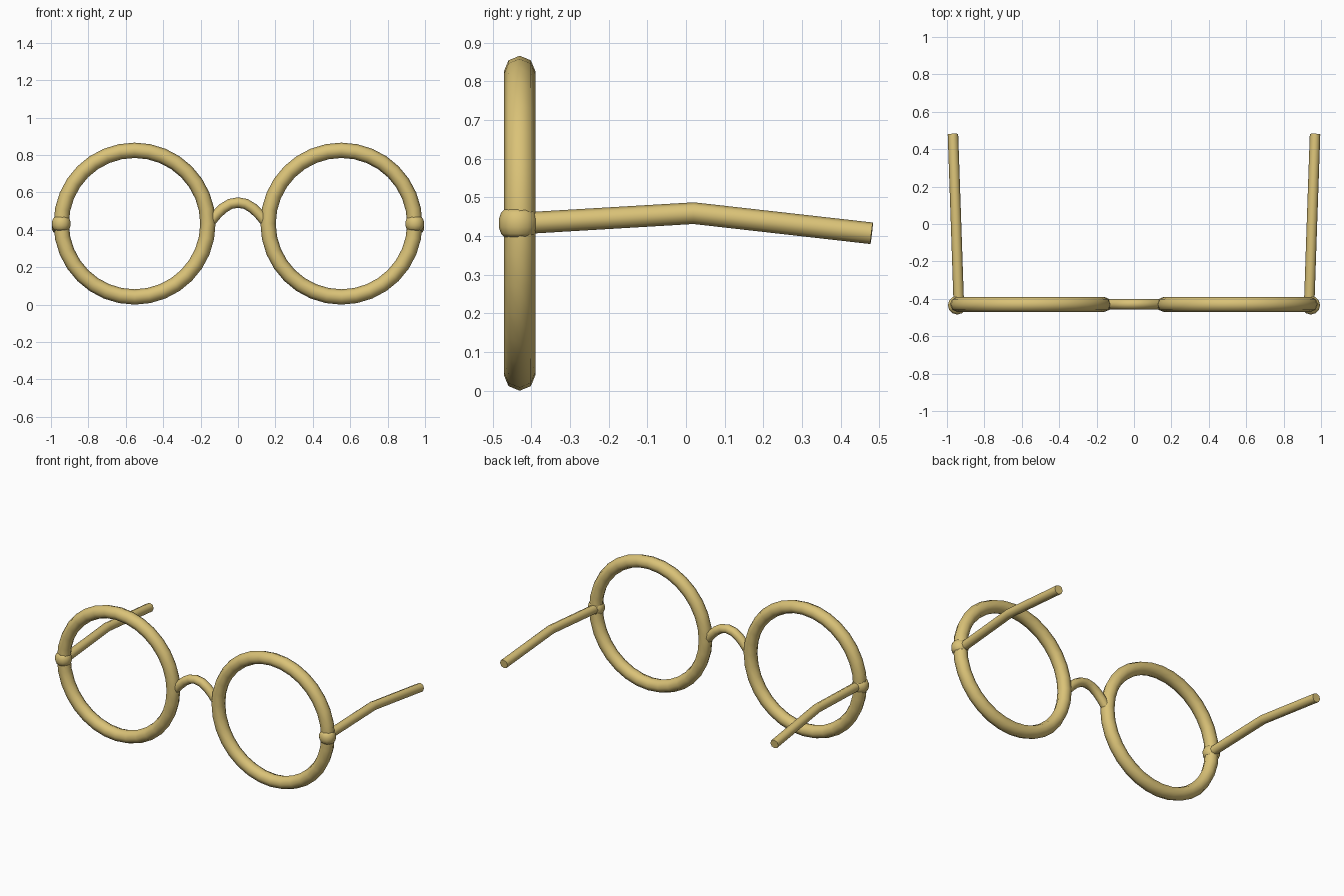
import bpy, bmesh
from math import sin, cos, pi, radians
from mathutils import Vector

default = bpy.data.objects.get("Cube")
if default:
    bpy.data.objects.remove(default, do_unlink=True)

gold = bpy.data.materials.new("brushed gold")
gold.use_nodes = True
GOLD = (0.70, 0.54, 0.185, 1)
gold.diffuse_color = GOLD
gold.node_tree.nodes["Principled BSDF"].inputs["Base Color"].default_value = GOLD

RIM_X, RIM_Y, RIM_Z = 0.553, -0.43, 0.433


def sweep(name, path, radii, ref, sides=8, closed=False):
    """Sweep a round section along a path; ref fixes the section's roll."""
    pts = [Vector(p) for p in path]
    n = len(pts)
    bm = bmesh.new()
    rings = []
    for i, p in enumerate(pts):
        before = pts[i - 1] if closed or i > 0 else p
        after = pts[(i + 1) % n] if closed or i < n - 1 else p
        tangent = (after - before).normalized()
        u = tangent.cross(Vector(ref)).normalized()
        v = u.cross(tangent)
        rings.append([bm.verts.new(p + radii[i] * (u * cos(a) + v * sin(a)))
                      for a in (2 * pi * k / sides for k in range(sides))])
    for i in range(n if closed else n - 1):
        a, b = rings[i], rings[(i + 1) % n]
        for k in range(sides):
            m = (k + 1) % sides
            bm.faces.new((a[k], a[m], b[m], b[k]))
    if not closed:
        bm.faces.new(rings[0])
        bm.faces.new(rings[-1])
    bmesh.ops.recalc_face_normals(bm, faces=bm.faces)
    mesh = bpy.data.meshes.new(name)
    bm.to_mesh(mesh)
    bm.free()
    mesh.materials.append(gold)
    obj = bpy.data.objects.new(name, mesh)
    bpy.context.collection.objects.link(obj)
    bpy.ops.object.select_all(action="DESELECT")
    obj.select_set(True)
    bpy.context.view_layer.objects.active = obj
    bpy.ops.object.shade_smooth_by_angle(angle=radians(50))
    return obj


for side, s in (("left", 1), ("right", -1)):
    # Round lens rim
    circle = [(s * RIM_X + 0.392 * cos(a), RIM_Y, RIM_Z + 0.392 * sin(a))
              for a in (2 * pi * k / 32 for k in range(32))]
    sweep(side + "_rim", circle, [0.041] * 32, (0, 1, 0), closed=True)

    # Barrel hinge wrapped round the outer edge of the rim
    profile = [(-0.036, 0.035), (-0.027, 0.044), (-0.01, 0.05),
               (0.01, 0.05), (0.027, 0.044), (0.036, 0.035)]
    sweep(side + "_hinge", [(s * 0.945, -0.434, RIM_Z + h) for h, r in profile],
          [r for h, r in profile], (0, 1, 0), sides=12)

    # Temple arm with a slight downward bend
    sweep(side + "_temple",
          [(s * 0.937, -0.42, 0.433), (s * 0.952, 0.02, 0.459), (s * 0.968, 0.48, 0.407)],
          [0.028] * 3, (0, 0, 1))

# Arched nose bridge
arch = [(0.165, 0.425), (0.14, 0.452), (0.112, 0.485), (0.08, 0.515), (0.042, 0.538)]
half = [(x, -0.428, z) for x, z in arch]
bridge = half + [(0, -0.428, 0.546)] + [(-x, y, z) for x, y, z in reversed(half)]
sweep("nose_bridge", bridge, [0.028] * len(bridge), (0, 1, 0))
